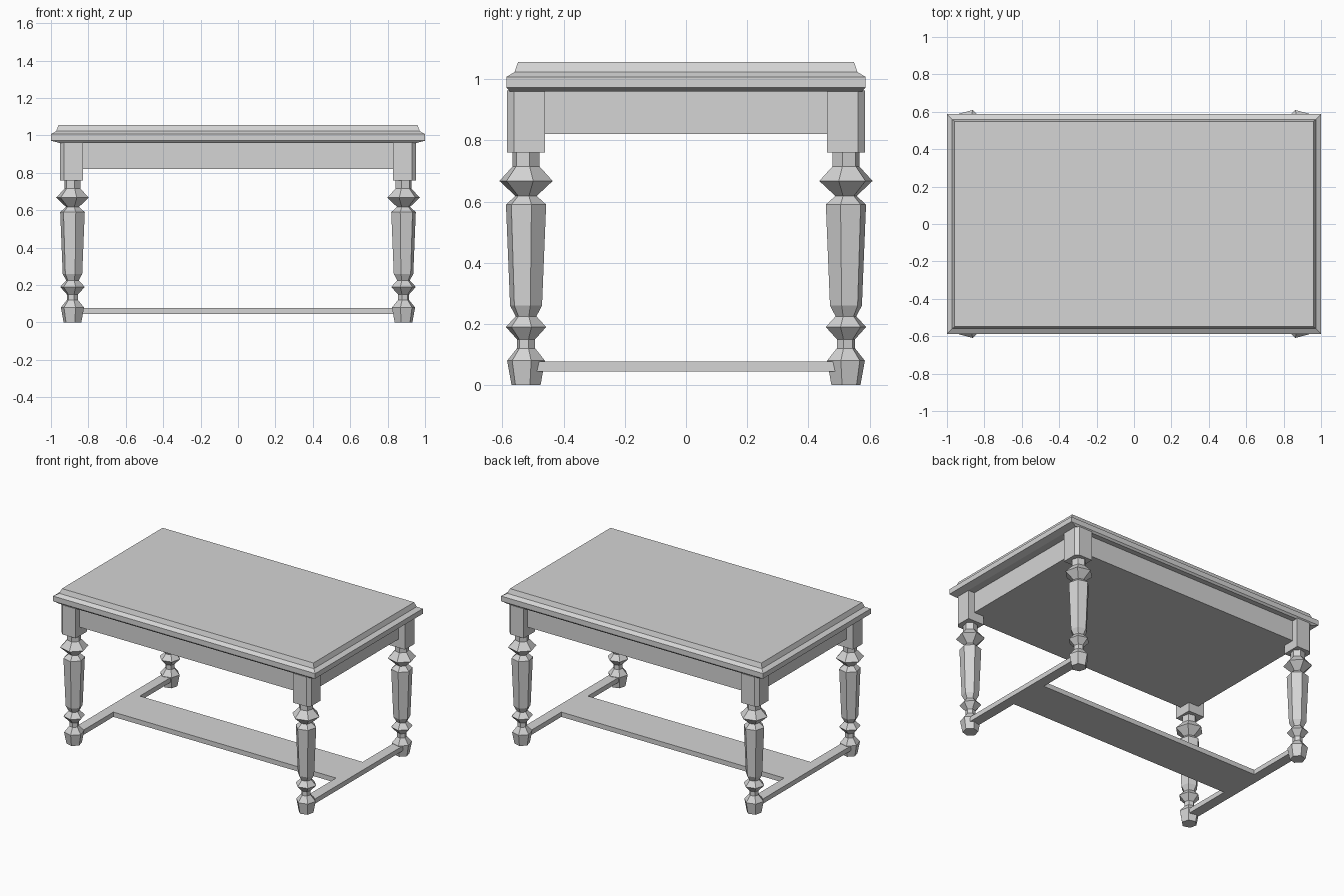
import bpy, bmesh
from math import cos, sin, radians

cube = bpy.data.objects.get("Cube")
if cube:
    bpy.data.objects.remove(cube, do_unlink=True)

grey = bpy.data.materials.new("plain_grey")
grey.use_nodes = True
colour = (0.66, 0.66, 0.66, 1)
grey.diffuse_color = colour
grey.node_tree.nodes["Principled BSDF"].inputs["Base Color"].default_value = colour


def loft(name, rings):
    """Skin a stack of matching rings and cap both ends."""
    bm = bmesh.new()
    loops = [[bm.verts.new(p) for p in ring] for ring in rings]
    for a, b in zip(loops, loops[1:]):
        for i in range(len(a)):
            j = (i + 1) % len(a)
            bm.faces.new((a[i], a[j], b[j], b[i]))
    bm.faces.new(loops[0])
    bm.faces.new(loops[-1])
    bmesh.ops.recalc_face_normals(bm, faces=bm.faces)
    mesh = bpy.data.meshes.new(name)
    bm.to_mesh(mesh)
    bm.free()
    mesh.materials.append(grey)
    obj = bpy.data.objects.new(name, mesh)
    bpy.context.collection.objects.link(obj)
    return obj


def rect(hx, hy, z, cx=0):
    return [(cx + hx * sx, hy * sy, z)
            for sx, sy in ((-1, -1), (1, -1), (1, 1), (-1, 1))]


def box(name, hx, hy, z0, z1, cx=0):
    return loft(name, [rect(hx, hy, z0, cx), rect(hx, hy, z1, cx)])


# Moulded tabletop: (half length, half depth, height)
top_profile = [(0.955, 0.576, 0.96), (1.0, 0.587, 0.972), (1.0, 0.587, 1.007),
               (0.972, 0.56, 1.023), (0.96, 0.549, 1.055)]
loft("tabletop", [rect(*p) for p in top_profile])

# Apron under the top
box("apron", 0.905, 0.54, 0.82, 0.965)

# Turned six-sided legs: (radius, height)
leg_profile = [(0.049, 0), (0.064, 0.08), (0.031, 0.12), (0.031, 0.15),
               (0.068, 0.19), (0.035, 0.225), (0.054, 0.26), (0.068, 0.59),
               (0.036, 0.618), (0.09, 0.667), (0.045, 0.715), (0.045, 0.77)]
LEG_X, LEG_Y = 0.885, 0.5225
angles = [radians(15 + 60 * k) for k in range(6)]

# Square leg heads with the outer corner cut off
IN_X, OUT_X, IN_Y, OUT_Y, CUT = 0.83, 0.953, 0.46, 0.584, 0.022
head = [(IN_X, IN_Y), (OUT_X, IN_Y), (OUT_X, OUT_Y - CUT),
        (OUT_X - CUT, OUT_Y), (IN_X, OUT_Y)]

for sx, side in ((1, "left"), (-1, "right")):
    for sy, end in ((-1, "front"), (1, "back")):
        loft(f"{end}_{side}_leg",
             [[(sx * (LEG_X - r * cos(a)), sy * (LEG_Y + r * sin(a)), z)
               for a in angles] for r, z in leg_profile])
        loft(f"{end}_{side}_leg_head",
             [[(sx * x, sy * y, z) for x, y in head] for z in (0.76, 0.963)])
    # Rail joining the two feet of this end
    box(f"{side}_foot_rail", 0.035, 0.5, 0.045, 0.078, sx * LEG_X)

# Wide plank between the rails
box("stretcher_plank", 0.855, 0.145, 0.045, 0.078)
